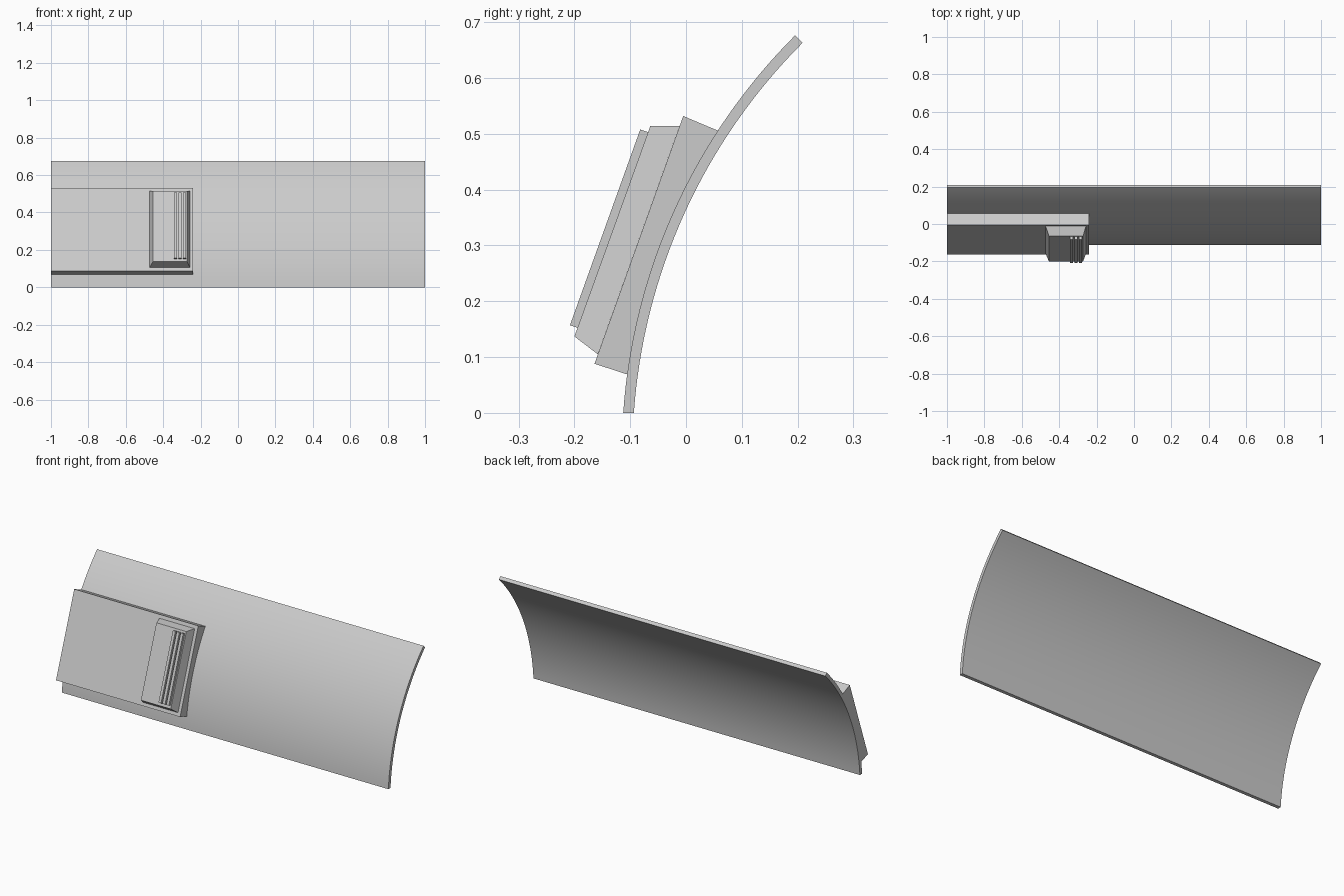
import bpy
import bmesh
from math import radians, sin, cos

if "Cube" in bpy.data.objects:
    bpy.data.objects.remove(bpy.data.objects["Cube"], do_unlink=True)

grey = bpy.data.materials.new("plain grey")
grey.use_nodes = True
colour = (0.6, 0.6, 0.6, 1)
grey.diffuse_color = colour
grey.node_tree.nodes["Principled BSDF"].inputs["Base Color"].default_value = colour


def loft(name, ring_a, ring_b, smooth=False):
    """Closed solid joining two matching rings of points."""
    bm = bmesh.new()
    a = [bm.verts.new(p) for p in ring_a]
    b = [bm.verts.new(p) for p in ring_b]
    bm.faces.new(a)
    bm.faces.new(b[::-1])
    for i in range(len(a)):
        j = (i + 1) % len(a)
        bm.faces.new((a[i], b[i], b[j], a[j]))
    bmesh.ops.recalc_face_normals(bm, faces=bm.faces)
    mesh = bpy.data.meshes.new(name)
    bm.to_mesh(mesh)
    bm.free()
    mesh.materials.append(grey)
    obj = bpy.data.objects.new(name, mesh)
    bpy.context.collection.objects.link(obj)
    if smooth:
        bpy.ops.object.select_all(action='DESELECT')
        obj.select_set(True)
        bpy.context.view_layer.objects.active = obj
        bpy.ops.object.shade_smooth_by_angle(angle=radians(30))
    return obj


def prism(name, profile, x0, x1, smooth=False):
    """Extrude a (y, z) profile along x."""
    return loft(name, [(x0, y, z) for y, z in profile],
                [(x1, y, z) for y, z in profile], smooth)


def arc(radius, start, end, steps):
    """Points on the panel's curve, around its shared centre."""
    angles = [radians(start + (end - start) * i / steps) for i in range(steps + 1)]
    return [(0.945 - radius * cos(t), -0.073 + radius * sin(t)) for t in angles]


# Curved panel
prism("curved_panel", arc(1.06, 3.95, 45, 32) + arc(1.041, 45, 4.02, 32), -1, 1, True)

# Flat mounting plate, its back following the panel
prism("mounting_plate", [(-0.005, 0.532), (-0.164, 0.088)] + arc(1.05, 7.6, 33.2, 16),
      -1, -0.24)


# Tapered handle block on the plate
def rectangle(x0, x1, low, high):
    return [(x0, *low), (x1, *low), (x1, *high), (x0, *high)]


loft("handle_block",
     rectangle(-0.473, -0.257, (-0.158, 0.105), (-0.0115, 0.514)),
     rectangle(-0.455, -0.272, (-0.2, 0.137), (-0.064, 0.514)))

# Grip ribs on the block face
rib = [(-0.208, 0.157), (-0.082, 0.508), (-0.064, 0.502), (-0.19, 0.151)]
for i in range(3):
    x = -0.342 + i * 0.024
    prism(f"grip_rib_{i + 1}", rib, x, x + 0.016)
